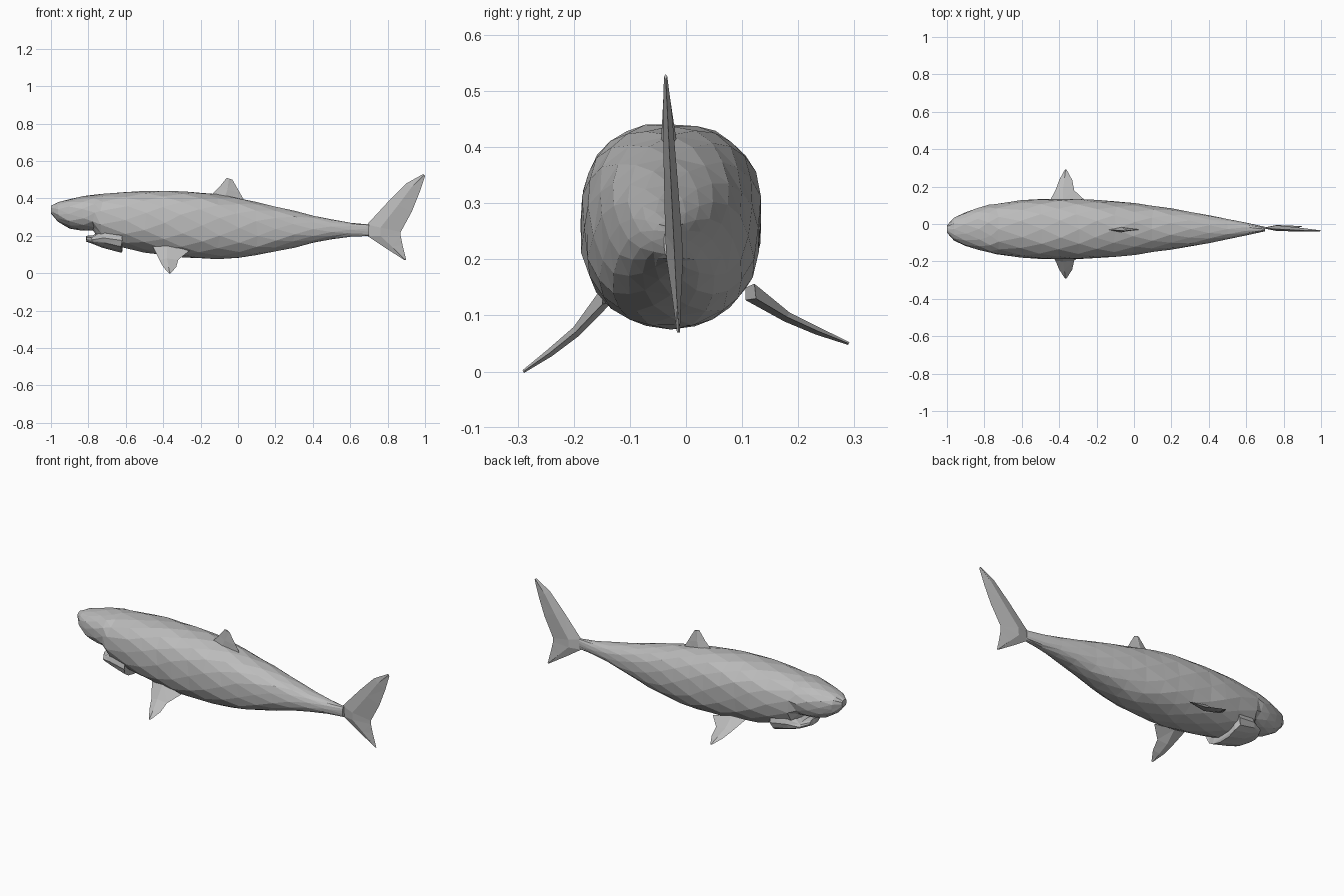
import bpy, bmesh, math, random
from mathutils import Vector

random.seed(4)
cube = bpy.data.objects.get("Cube")
if cube:
    bpy.data.objects.remove(cube)

shade = 0.5
grey = bpy.data.materials.new("skin grey")
grey.use_nodes = True
grey.diffuse_color = (shade, shade, shade, 1)
grey.node_tree.nodes["Principled BSDF"].inputs["Base Color"].default_value = grey.diffuse_color

NOSE, TAIL_ROOT, MOUTH_CORNER = -1, 0.7, -0.75
CENTRE_Y = -0.027


def loft(name, rings):
    """Skin a list of equal-length point rings with flat triangles and cap both ends."""
    bm = bmesh.new()
    rows = [[bm.verts.new(point) for point in ring] for ring in rings]
    for row, following in zip(rows, rows[1:]):
        for i in range(len(row)):
            bm.faces.new((row[i - 1], row[i], following[i], following[i - 1]))
    bm.faces.new(rows[0])
    bm.faces.new(rows[-1])
    bmesh.ops.triangulate(bm, faces=bm.faces, quad_method='SHORT_EDGE')
    bmesh.ops.recalc_face_normals(bm, faces=bm.faces)
    mesh = bpy.data.meshes.new(name)
    bm.to_mesh(mesh)
    bm.free()
    mesh.materials.append(grey)
    bpy.context.collection.objects.link(bpy.data.objects.new(name, mesh))


def profile(x, summit, nose, peak, tail, front, back):
    """Streamlined curve from the nose value through the peak value to the tail value."""
    if x < summit:
        reach = (summit - x) / (summit - NOSE)
        return nose + (peak - nose) * max(0, 1 - reach ** 2) ** front
    reach = (x - summit) / (TAIL_ROOT - summit)
    return tail + (peak - tail) * max(0, math.cos(reach * math.pi / 2)) ** back


def back_height(x):
    return profile(x, -0.4, 0.36, 0.44, 0.26, 0.7, 1.5)


def belly_height(x):
    return profile(x, -0.1, 0.32, 0.08, 0.2, 0.7, 2)


def half_width(x):
    return profile(x, -0.4, 0.02, 0.16, 0.012, 0.6, 1)


def oval(x, top, bottom, width, turn, sides=14):
    """Squarish oval cross-section with slightly uneven points."""
    ring = []
    for i in range(sides):
        angle = math.tau * (i + turn) / sides
        across, up = [math.copysign(abs(v) ** 0.85, v) * random.uniform(1, 1.04)
                      for v in (math.cos(angle), math.sin(angle))]
        ring.append((x + random.uniform(-width, width) / 15,
                     CENTRE_Y + width * across,
                     (top + bottom) / 2 + (top - bottom) / 2 * up))
    return ring


# Body: the underside of the snout stays high as far as the mouth corner
stations = [NOSE, -0.96, -0.9, -0.83, -0.77, -0.73] + [i / 10 for i in range(-6, 8)]
rings = []
for i, x in enumerate(stations):
    bottom = belly_height(x)
    if x < MOUTH_CORNER:
        bottom = max(bottom, 0.23)
    rings.append(oval(x, back_height(x), bottom, half_width(x), i % 2 / 2))
loft("body", rings)

# Lower jaw: a tapering wedge below the open mouth, sunk into the throat
rings = []
for x, taper in ((-0.81, 0.4), (-0.78, 0.8), (-0.72, 0.93), (-0.62, 0.9)):
    top = 0.2 if x < MOUTH_CORNER else 0.24
    rings.append(oval(x, top, belly_height(x) - 0.03, half_width(x) * taper, 0))
loft("lower_jaw", rings)


def fin(name, place, flat_normal, sections):
    """Blade from (front x, back x, front span, back span), thickness following the chord."""
    rings = []
    for front_x, back_x, front_span, back_span in sections:
        lead, trail = place(front_x, front_span), place(back_x, back_span)
        thickness = Vector(flat_normal) * (0.002 + 0.07 * (trail - lead).length)
        middle = lead.lerp(trail, 0.4)
        rings.append((lead, middle + thickness, trail, middle - thickness))
    loft(name, rings)


def upright(x, z):
    """Point on the slightly leaning middle plane."""
    return Vector((x, -0.01 - z / 20, z))


# Back fin
fin("dorsal_fin", upright, (0, 1, 0), [
    (-0.17, 0.05, 0.39, 0.36),
    (-0.1, 0.01, 0.46, 0.43),
    (-0.06, -0.03, 0.51, 0.5),
])

# Tail fin, from the upper tip past the root to the lower tip
fin("tail_fin", upright, (0, 1, 0), [
    (0.99, 1, 0.53, 0.52),
    (0.9, 0.97, 0.48, 0.43),
    (0.81, 0.93, 0.39, 0.33),
    (0.69, 0.87, 0.26, 0.22),
    (0.69, 0.87, 0.2, 0.2),
    (0.78, 0.88, 0.14, 0.15),
    (0.89, 0.9, 0.07, 0.07),
])

# Side fins spread outward and down; the right one hangs lower
for name, side, drop in (("left_pectoral_fin", 1, 0.1), ("right_pectoral_fin", -1, 0.15)):
    def outward(x, span):
        root = side * 0.12 + CENTRE_Y / 2
        return Vector((x, root + (side * 0.29 - root) * span, 0.15 - drop * span ** 0.7))

    fin(name, outward, (0, side / 2, 0.9), [
        (-0.46, -0.26, 0, 0.1),
        (-0.42, -0.32, 0.4, 0.4),
        (-0.4, -0.33, 0.7, 0.7),
        (-0.37, -0.36, 1, 1),
    ])
